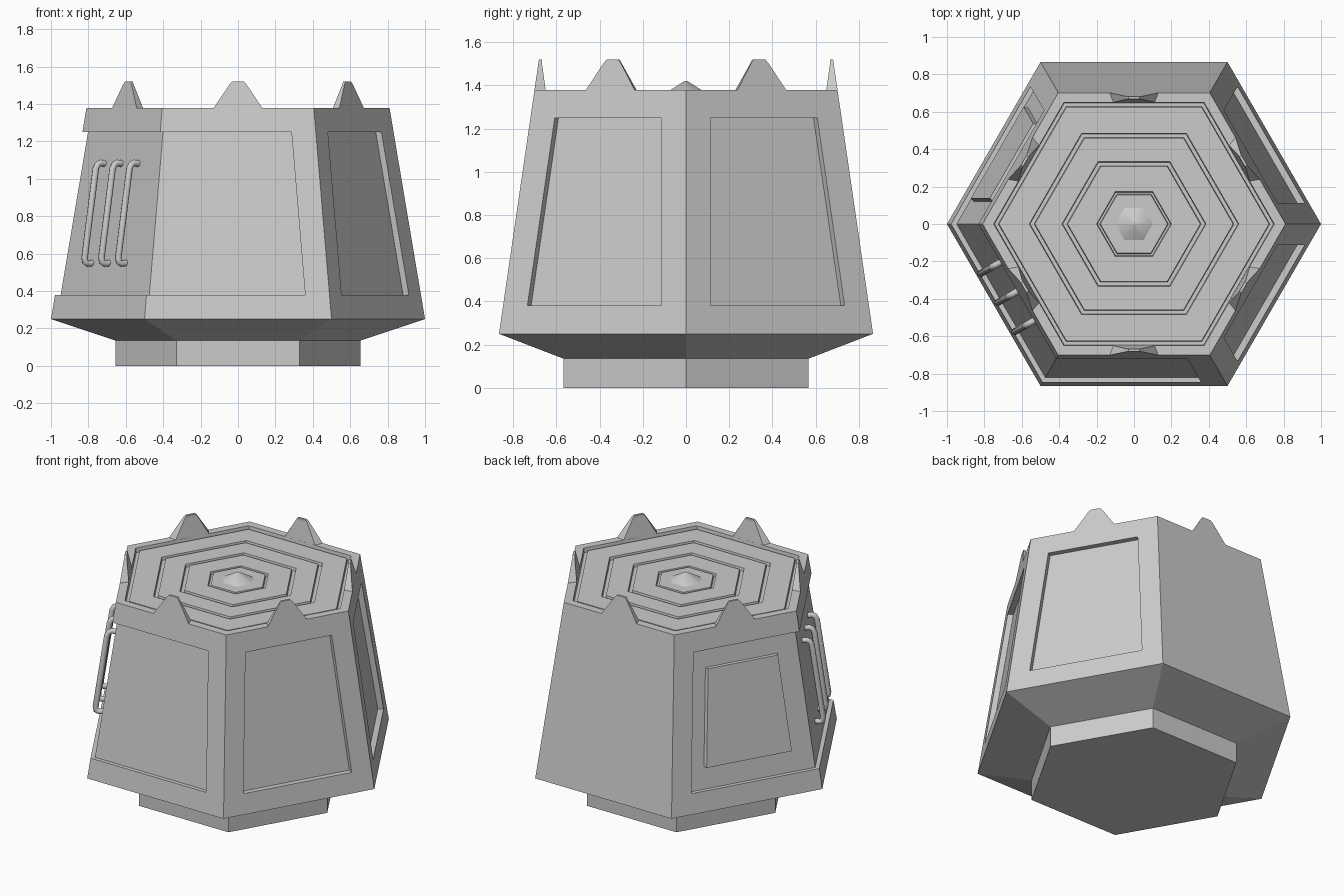
import bpy, bmesh
from math import cos, sin, radians
from mathutils import Vector

if "Cube" in bpy.data.objects:
    bpy.data.objects.remove(bpy.data.objects["Cube"])

APO = cos(radians(30))


def radius(z):
    return 1 - 0.19 * (z - 0.25) / 1.13


def pt(a, s, z, d):
    """Point on the side facing angle a: s along the side, d inward from it."""
    n = Vector((cos(radians(a)), sin(radians(a)), 0))
    t = Vector((-n.y, n.x, 0))
    return n * (radius(z) * APO - d) + t * s + Vector((0, 0, z))


def corner(a, z, d):
    r = radius(z) - d / APO
    return Vector((r * cos(radians(a)), r * sin(radians(a)), z))


def loft(name, rings):
    """Closed solid through rings with equal point counts."""
    bm = bmesh.new()
    rows = [[bm.verts.new(p) for p in ring] for ring in rings]
    n = len(rows[0])
    for a, b in zip(rows, rows[1:]):
        for i in range(n):
            j = (i + 1) % n
            bm.faces.new((a[i], a[j], b[j], b[i]))
    bm.faces.new(rows[0][::-1])
    bm.faces.new(rows[-1])
    bmesh.ops.recalc_face_normals(bm, faces=bm.faces[:])
    me = bpy.data.meshes.new(name)
    bm.to_mesh(me)
    bm.free()
    ob = bpy.data.objects.new(name, me)
    bpy.context.collection.objects.link(ob)
    return ob


def hexring(r, z):
    return [(r * cos(radians(60 * i)), r * sin(radians(60 * i)), z) for i in range(6)]


# hexagonal body with base plug, flared skirt and grooved top
profile = [(0.655, 0), (0.655, 0.135), (1, 0.25), (0.81, 1.38)]
for outer, inner in ((0.75, 0.722), (0.56, 0.53), (0.385, 0.355), (0.2, 0.18)):
    top = 1.38 if outer == 0.75 else 1.37
    profile += [(outer, top), (outer - 0.004, 1.35), (inner + 0.004, 1.35), (inner, 1.37)]
body = loft("body", [hexring(r, z) for r, z in profile])

# small raised tip in the middle of the top
tip = loft("top_tip", [hexring(0.1, 1.365), hexring(0.1, 1.37), hexring(0.008, 1.42)])

# recesses: two framed panels on the right, one band wrapping the left sides
LOW, HIGH, MARGIN = 0.38, 1.25, 0.13
cutters = []
for a in (-30, 30):
    rings = []
    for z in (LOW, HIGH):
        w = radius(z) / 2 - MARGIN
        rings.append([pt(a, -w, z, -0.1), pt(a, w, z, -0.1), pt(a, w, z, 0.035), pt(a, -w, z, 0.035)])
    cutters.append(loft("panel_cutter", rings))


def band(z, d):
    w = radius(z) / 2 - MARGIN
    return [pt(150, -w, z, d), corner(180, z, d), corner(240, z, d), pt(270, w, z, d)]


cutters.append(loft("band_cutter", [band(z, -0.1) + band(z, 0.026)[::-1] for z in (LOW, HIGH)]))
bpy.context.view_layer.objects.active = body
for c in cutters:
    c.hide_render = True
    mod = body.modifiers.new("recess", 'BOOLEAN')
    mod.operation = 'DIFFERENCE'
    mod.solver = 'EXACT'
    mod.object = c
    bpy.ops.object.modifier_apply(modifier=mod.name)
    bpy.data.objects.remove(c)

# pointed rim tabs, one per side
for a in range(30, 390, 60):
    loft("rim_tab", [
        [pt(a, -w0, z, 0), pt(a, w0, z, 0), pt(a, w1, z, d), pt(a, -w1, z, d)]
        for z, w0, w1, d in ((1.375, 0.133, 0.113, 0.053), (1.505, 0.045, 0.04, 0.016), (1.52, 0.03, 0.03, 0.014))])

# raised plate in the back left recess
rings = []
for z in (0.52, 1.13):
    h = radius(z) / 2
    rings.append([pt(150, 0.23 - h, z, 0.002), pt(150, h - 0.16, z, 0.002),
                  pt(150, h - 0.15, z, 0.035), pt(150, 0.22 - h, z, 0.035)])
loft("access_plate", rings)

# three bent grab bars on the front left side
for k in (-1, 0, 1):
    path = [(1.08, 0.035), (1.085, 0.0), (1.078, -0.016), (1.055, -0.025),
            (0.58, -0.025), (0.556, -0.018), (0.547, -0.002), (0.55, 0.035)]
    cu = bpy.data.curves.new("grab_bar", 'CURVE')
    cu.dimensions = '3D'
    cu.bevel_depth = 0.018
    cu.bevel_resolution = 2
    cu.use_fill_caps = True
    sp = cu.splines.new('POLY')
    sp.points.add(len(path) - 1)
    for p, (z, d) in zip(sp.points, path):
        p.co = (*pt(210, 0.18 * k, z, d), 1)
    bpy.context.collection.objects.link(bpy.data.objects.new("grab_bar", cu))

# smooth only the tip
bpy.ops.object.select_all(action='DESELECT')
tip.select_set(True)
bpy.context.view_layer.objects.active = tip
bpy.ops.object.shade_smooth_by_angle(angle=radians(50))
